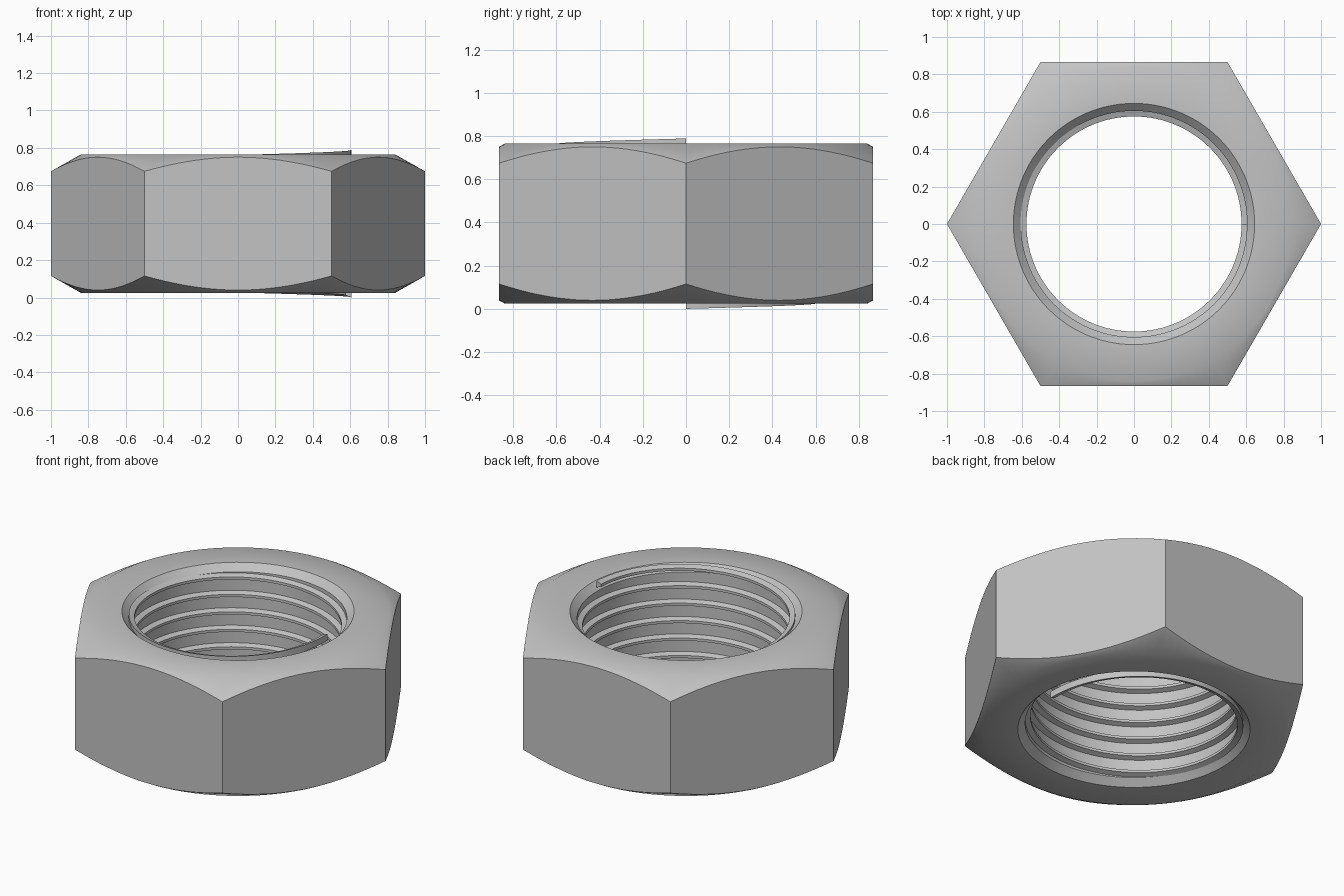
import bpy, bmesh
from math import cos, sin, pi, radians

cube = bpy.data.objects.get("Cube")
if cube:
    bpy.data.objects.remove(cube, do_unlink=True)

SEGMENTS = 120            # columns per turn, a multiple of six
APOTHEM = cos(pi / 6)     # distance from the axis to a flat side
BOTTOM, TOP = 0.025, 0.765
BORE, SINK, FACE = 0.605, 0.645, 0.84
SLOPE = 0.565             # fall of the corner chamfer
TURNS, PITCH = 7, 0.107

steel = bpy.data.materials.new("grey steel")
steel.use_nodes = True
colour = (0.55, 0.55, 0.55, 1)
steel.diffuse_color = colour
steel.node_tree.nodes["Principled BSDF"].inputs["Base Color"].default_value = colour


def sweep(name, section, count, closed):
    """Turn a section of (radius, z) points, given per step, around z."""
    bm = bmesh.new()
    rings = []
    for i in range(count):
        a = 2 * pi * i / SEGMENTS
        rings.append([bm.verts.new((r * cos(a), r * sin(a), z)) for r, z in section(i)])
    n = len(rings[0])
    for i in range(count if closed else count - 1):
        here, there = rings[i], rings[(i + 1) % count]
        for k in range(n):
            m = (k + 1) % n
            bm.faces.new((here[k], here[m], there[m], there[k]))
    if not closed:
        bm.faces.new(rings[0])
        bm.faces.new(rings[-1])
    bmesh.ops.recalc_face_normals(bm, faces=bm.faces)
    mesh = bpy.data.meshes.new(name)
    bm.to_mesh(mesh)
    bm.free()
    mesh.materials.append(steel)
    obj = bpy.data.objects.new(name, mesh)
    bpy.context.collection.objects.link(obj)
    bpy.ops.object.select_all(action="DESELECT")
    obj.select_set(True)
    bpy.context.view_layer.objects.active = obj
    bpy.ops.object.shade_smooth_by_angle(angle=radians(35))
    return obj


def body_section(i):
    # Hexagon radius in this direction, with corners on the x axis
    a = 2 * pi * i / SEGMENTS
    side = APOTHEM / cos(a % (pi / 3) - pi / 6)
    drop = (side - FACE) * SLOPE
    sink = SINK - BORE
    lower = [(BORE, sink), (SINK, 0), (FACE, 0), (side, drop)]
    return ([(r, BOTTOM + d) for r, d in lower]
            + [(r, TOP - d) for r, d in reversed(lower)])


def thread_section(i):
    # Trapezoid ridge that climbs one pitch per turn
    z = 0.02 + PITCH * i / SEGMENTS
    crest, root = 0.575, BORE + 0.002
    return [(root, z - 0.02), (root, z + 0.02), (crest, z + 0.008), (crest, z - 0.008)]


# Hexagonal body with chamfered corners and countersunk bore
sweep("hex_body", body_section, SEGMENTS, True)

# Helical thread in the bore
sweep("inner_thread", thread_section, TURNS * SEGMENTS + 1, False)
